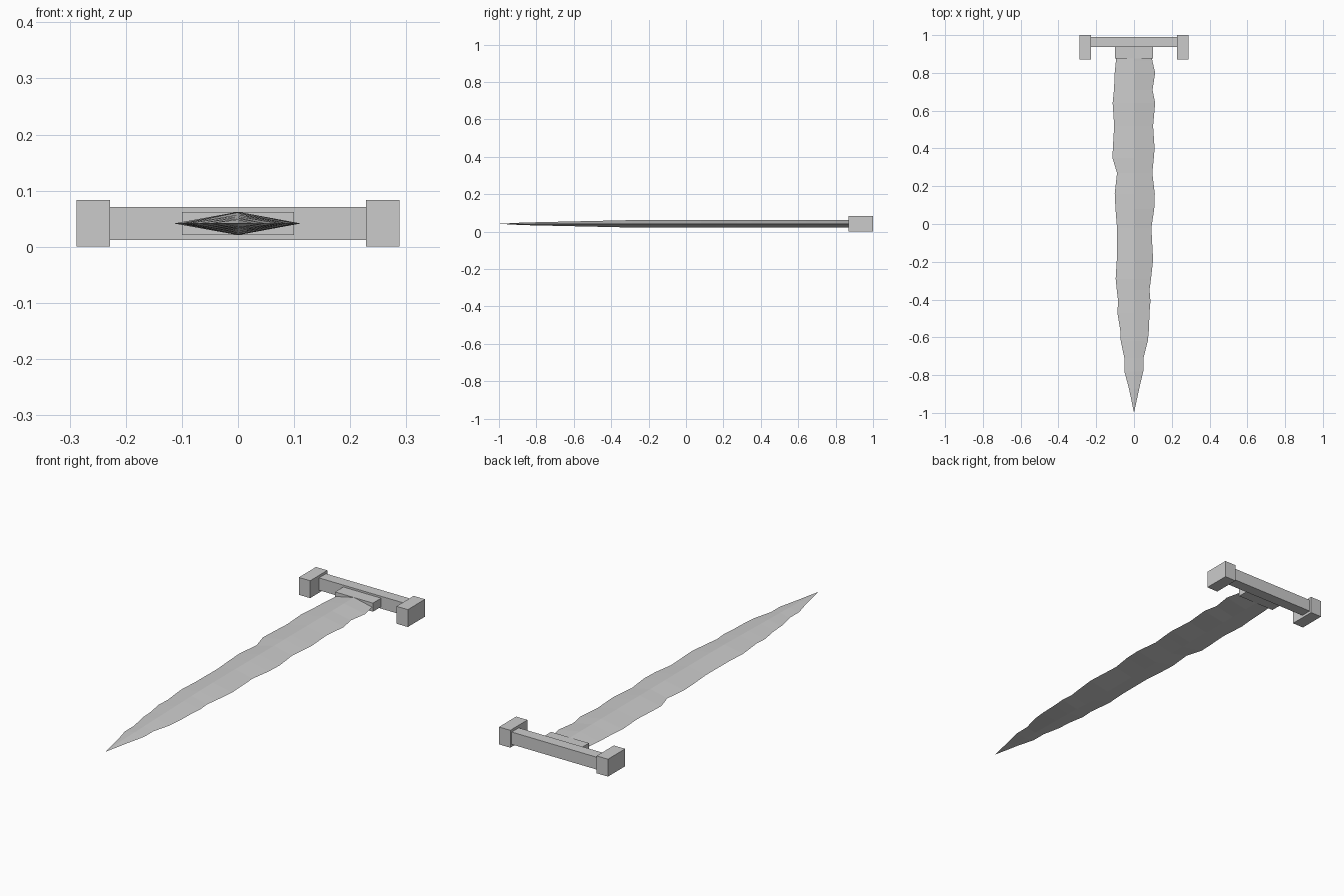
import bpy, bmesh

if "Cube" in bpy.data.objects:
    bpy.data.objects.remove(bpy.data.objects["Cube"])

steel = bpy.data.materials.new("grey steel")
steel.diffuse_color = (0.6, 0.6, 0.6, 1)
steel.use_nodes = True
steel.node_tree.nodes["Principled BSDF"].inputs["Base Color"].default_value = steel.diffuse_color
ZC = 0.0415  # mid height of the whole dagger


def finish(name, bm):
    bmesh.ops.recalc_face_normals(bm, faces=bm.faces)
    me = bpy.data.meshes.new(name)
    bm.to_mesh(me)
    bm.free()
    me.materials.append(steel)
    ob = bpy.data.objects.new(name, me)
    bpy.context.collection.objects.link(ob)
    return ob


def box(name, x0, x1, y0, y1, height):
    bm = bmesh.new()
    bmesh.ops.create_cube(bm, size=1)
    for v in bm.verts:
        v.co.x = (x0 + x1) / 2 + v.co.x * (x1 - x0)
        v.co.y = (y0 + y1) / 2 + v.co.y * (y1 - y0)
        v.co.z = ZC + v.co.z * height
    return finish(name, bm)


# Crossguard, end blocks and blade collar
box("crossguard_bar", -0.228, 0.228, 0.937, 0.99, 0.059)
for side, x0, x1 in (("left", -0.288, -0.228), ("right", 0.228, 0.288)):
    box("guard_block_" + side, x0, x1, 0.87, 1.0, 0.083)
box("blade_collar", -0.1, 0.1, 0.875, 0.94, 0.041)

# Chipped blade: stations of (y, left half width, right half width)
stations = [
    (0.90, 0.093, 0.092), (0.86, 0.096, 0.098), (0.80, 0.102, 0.112),
    (0.71, 0.106, 0.098), (0.64, 0.113, 0.112), (0.52, 0.105, 0.101),
    (0.40, 0.112, 0.109), (0.35, 0.114, 0.105), (0.27, 0.090, 0.097),
    (0.16, 0.102, 0.110), (0.08, 0.098, 0.107), (-0.02, 0.090, 0.092),
    (-0.19, 0.091, 0.101), (-0.29, 0.097, 0.090), (-0.35, 0.091, 0.082),
    (-0.41, 0.084, 0.087), (-0.47, 0.088, 0.082), (-0.56, 0.073, 0.079),
    (-0.62, 0.070, 0.073), (-0.71, 0.051, 0.050), (-0.78, 0.051, 0.049),
    (-0.87, 0.027, 0.028),
]


def ridge(y):
    # Half thickness: nearly constant, thinning towards the point
    return 0.0207 if y > -0.25 else 0.004 + 0.0167 * (1 + y) / 0.75


bm = bmesh.new()
rings = []
for y, left, right in stations:
    t = ridge(y)
    rings.append([bm.verts.new(p) for p in (
        (-left, y, ZC), (0, y, ZC + t), (right, y, ZC), (0, y, ZC - t))])
for a, b in zip(rings, rings[1:]):
    for i in range(4):
        j = (i + 1) % 4
        bm.faces.new((a[i], a[j], b[j], b[i]))
tip = bm.verts.new((0, -1, ZC))
for i in range(4):
    bm.faces.new((rings[-1][i], rings[-1][(i + 1) % 4], tip))
bm.faces.new(rings[0])
finish("blade", bm)
